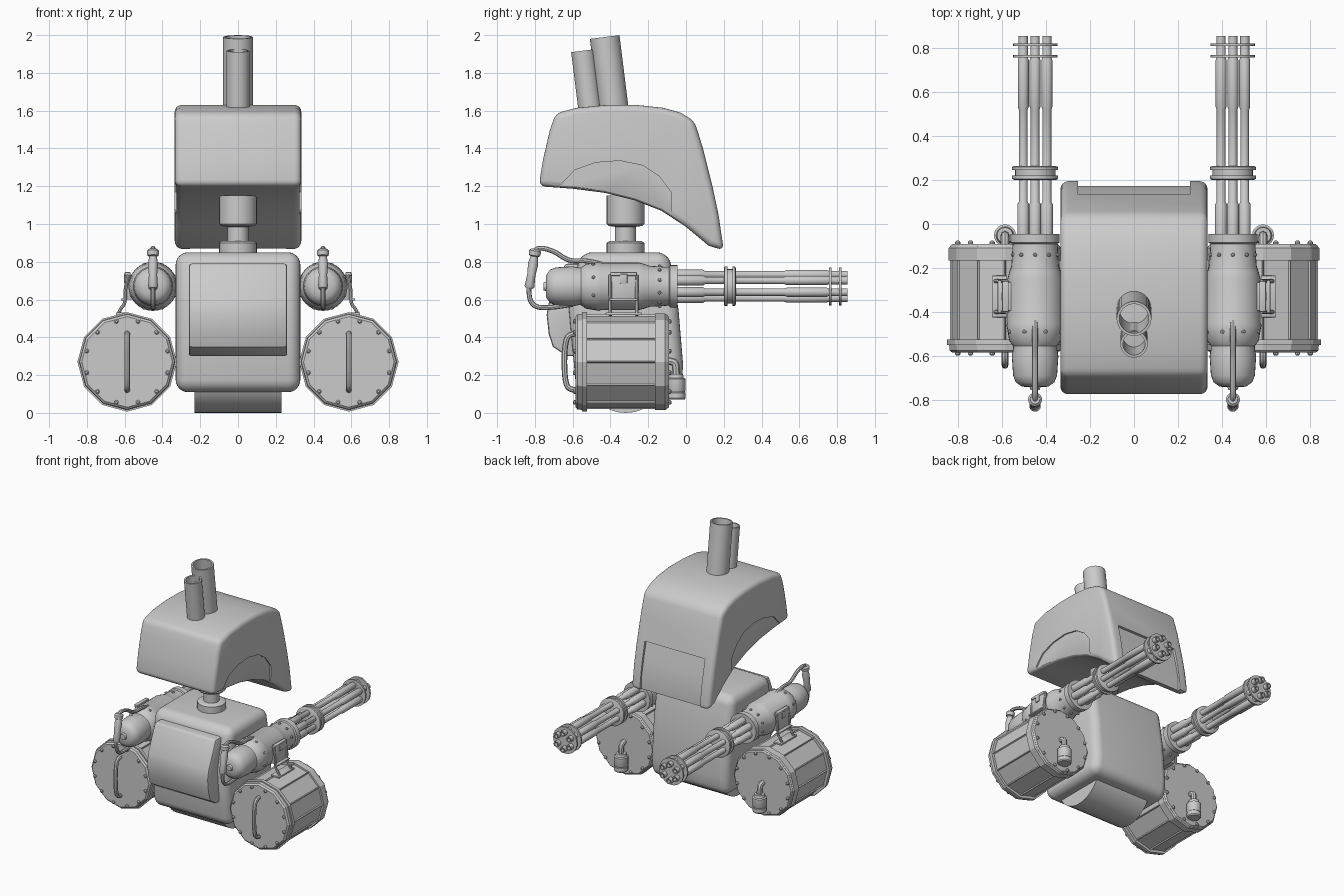
import bpy, bmesh, math
from mathutils import Vector

if "Cube" in bpy.data.objects:
    bpy.data.objects.remove(bpy.data.objects["Cube"])

GX, GZ = 0.45, 0.67      # gun axis
DX, DZ = 0.587, 0.27     # drum axis


def bake(ob, smooth=35):
    """Apply modifiers (and curve bevels) and shade."""
    bpy.ops.object.select_all(action='DESELECT')
    bpy.context.view_layer.objects.active = ob
    ob.select_set(True)
    bpy.ops.object.convert(target='MESH')
    ob = bpy.context.view_layer.objects.active
    if smooth:
        bpy.ops.object.shade_smooth_by_angle(angle=math.radians(smooth))
    return ob


def finish(name, bm, mirror=False, bevel=0, segs=4, smooth=35):
    bmesh.ops.recalc_face_normals(bm, faces=bm.faces)
    me = bpy.data.meshes.new(name)
    bm.to_mesh(me)
    bm.free()
    ob = bpy.data.objects.new(name, me)
    bpy.context.collection.objects.link(ob)
    if bevel:
        b = ob.modifiers.new("bevel", 'BEVEL')
        b.width, b.segments, b.limit_method = bevel, segs, 'ANGLE'
        b.angle_limit = math.radians(40)
    if mirror:
        ob.modifiers.new("mirror", 'MIRROR')
    return bake(ob, smooth)


def slab(name, pts, x0, x1, **kw):
    """Side profile (y, z) extruded along x."""
    bm = bmesh.new()
    f = bm.faces.new([bm.verts.new((x0, y, z)) for y, z in pts])
    r = bmesh.ops.extrude_face_region(bm, geom=[f])
    bmesh.ops.translate(bm, vec=(x1 - x0, 0, 0),
                        verts=[v for v in r['geom'] if isinstance(v, bmesh.types.BMVert)])
    return finish(name, bm, **kw)


def lathe(bm, prof, origin, axis, n=24):
    """Revolve (distance along axis, radius) pairs; returns the side faces."""
    q, o = Vector(axis).to_track_quat('Z', 'Y'), Vector(origin)
    rings = [[bm.verts.new(o + q @ Vector((r * math.cos(a), r * math.sin(a), t)))
              for a in (2 * math.pi * i / n for i in range(n))] for t, r in prof]
    sides = [bm.faces.new((A[i], A[(i + 1) % n], B[(i + 1) % n], B[i]))
             for A, B in zip(rings, rings[1:]) for i in range(n)]
    bm.faces.new(rings[0])
    bm.faces.new(rings[-1])
    return sides


def turned(name, prof, origin, axis, n=24, **kw):
    bm = bmesh.new()
    lathe(bm, prof, origin, axis, n)
    return finish(name, bm, **kw)


def tube(name, path, r, mirror=True):
    cu = bpy.data.curves.new(name, 'CURVE')
    cu.dimensions, cu.bevel_depth, cu.bevel_resolution, cu.use_fill_caps = '3D', r, 2, True
    s = cu.splines.new('NURBS')
    s.points.add(len(path) - 1)
    for p, c in zip(s.points, path):
        p.co = (*c, 1)
    s.order_u, s.use_endpoint_u, s.resolution_u = 3, True, 5
    ob = bpy.data.objects.new(name, cu)
    bpy.context.collection.objects.link(ob)
    ob = bake(ob)
    if mirror:
        ob.modifiers.new("mirror", 'MIRROR')
        ob = bake(ob)
    return ob


def boxes(name, specs, bevel=0.004):
    """Mirrored group of boxes given as (centre, size)."""
    bm = bmesh.new()
    for c, s in specs:
        for v in bmesh.ops.create_cube(bm, size=1)['verts']:
            v.co = Vector(c) + Vector(v.co[i] * s[i] for i in range(3))
    return finish(name, bm, mirror=True, bevel=bevel, segs=2)


# Head: rounded side profile
head = slab("head", [(-0.69, 1.585), (-0.58, 1.615), (-0.42, 1.63), (-0.26, 1.63), (-0.12, 1.615),
                     (-0.03, 1.59), (0.045, 1.545), (0.09, 1.4), (0.14, 1.2), (0.172, 1.05),
                     (0.2, 0.86), (0.12, 0.885), (0, 0.985), (-0.13, 1.07), (-0.27, 1.125),
                     (-0.43, 1.165), (-0.6, 1.187), (-0.78, 1.2), (-0.755, 1.35), (-0.72, 1.5)],
            -0.335, 0.335, bevel=0.035)
# Recesses: front plate and arched cheek panels
arch = [(-0.66, 1.1), (-0.66, 1.21), (-0.59, 1.285), (-0.48, 1.325), (-0.35, 1.335), (-0.23, 1.31),
        (-0.14, 1.25), (-0.08, 1.17), (-0.08, 0.95)]
cutters = [slab("cut_front", [(0.115, 1.22), (0.145, 1.1), (0.172, 0.97), (0.175, 0.8), (0.4, 0.8),
                              (0.4, 1.22)], -0.255, 0.255, smooth=0),
           slab("cut_cheeks", arch, 0.325, 0.5, mirror=True, smooth=0)]
for c in cutters:
    c.hide_render = True
    m = head.modifiers.new("cut", 'BOOLEAN')
    m.operation, m.object, m.solver = 'DIFFERENCE', c, 'EXACT'
bake(head)
for c in cutters:
    bpy.data.objects.remove(c)

# Exhaust pipes, hollow and tilted back
for name, base, r, h in (("large_exhaust", (0, -0.38, 1.585), 0.079, 0.408),
                         ("small_exhaust", (0, -0.505, 1.585), 0.062, 0.335)):
    turned(name, [(0, r), (h, r), (h, r - 0.012), (0.03, r - 0.012)], base, (0, -0.125, 1), 32)

# Neck
turned("neck", [(0, 0.1), (0.08, 0.1), (0.09, 0.085), (0.09, 0.056), (0.165, 0.056), (0.17, 0.09),
                (0.18, 0.1), (0.33, 0.1)], (0, -0.32, 0.82), (0, 0, 1), 32)

# Torso, back hatch, base roller
slab("torso", [(-0.58, 0.11), (-0.03, 0.11), (-0.015, 0.25), (-0.04, 0.55), (-0.09, 0.85),
               (-0.56, 0.85), (-0.62, 0.55)], -0.33, 0.33, bevel=0.065, segs=6)
slab("rear_hatch", [(-0.5, 0.30), (-0.63, 0.30), (-0.705, 0.35), (-0.727, 0.42), (-0.738, 0.52),
                    (-0.725, 0.59), (-0.64, 0.79), (-0.5, 0.79)], -0.26, 0.26, bevel=0.014, segs=2)
turned("base_roller", [(0, 0.22), (0.46, 0.22)], (-0.23, -0.32, 0.22), (1, 0, 0), 40)

# Gun housing
turned("gun_housing", [(-0.755, 0.02), (-0.742, 0.025), (-0.74, 0.06), (-0.72, 0.088), (-0.69, 0.1),
                       (-0.6, 0.106), (-0.57, 0.1), (-0.555, 0.1), (-0.53, 0.118), (-0.46, 0.13),
                       (-0.45, 0.126), (-0.25, 0.126), (-0.22, 0.118), (-0.19, 0.108),
                       (-0.09, 0.102), (-0.085, 0.112), (-0.045, 0.112), (-0.045, 0.08)],
       (GX, 0, GZ), (0, 1, 0), 32, mirror=True)

# Six barrels around the gun axis
bm = bmesh.new()
for k in range(6):
    a = math.radians(30 + 60 * k)
    lathe(bm, [(-0.06, 0.027), (0.09, 0.027), (0.1, 0.02), (0.52, 0.02), (0.535, 0.025),
               (0.745, 0.025), (0.755, 0.021), (0.855, 0.021), (0.855, 0.013), (0.78, 0.013)],
          (GX + 0.062 * math.cos(a), 0, GZ + 0.062 * math.sin(a)), (0, 1, 0), 14)
finish("barrels", bm, mirror=True)

# Clamps holding the barrels
bm = bmesh.new()
lathe(bm, [(0.2, 0.094), (0.205, 0.104), (0.22, 0.104), (0.22, 0.092), (0.245, 0.092),
           (0.245, 0.104), (0.26, 0.104), (0.265, 0.094)], (GX, 0, GZ), (0, 1, 0))
for y in (0.758, 0.81):
    lathe(bm, [(y, 0.101), (y + 0.012, 0.101)], (GX, 0, GZ), (0, 1, 0))
finish("barrel_clamps", bm, mirror=True)

# Rivets on the housing
bm = bmesh.new()
for y, r, n in ((-0.14, 0.103, 10), (-0.49, 0.12, 8)):
    for k in range(n):
        a = 2 * math.pi * (k + 0.5) / n
        d = Vector((math.cos(a), 0, math.sin(a)))
        lathe(bm, [(0, 0.009), (0.008, 0.009), (0.012, 0.005)],
              Vector((GX, y, GZ)) + d * r, d, 8)
finish("housing_rivets", bm, mirror=True)

# Rear gun handle: looped tube and thick grip
tube("handle_tube", [(GX, y, z) for y, z in (
    (-0.44, 0.785), (-0.52, 0.81), (-0.62, 0.8), (-0.7, 0.86), (-0.8, 0.88), (-0.815, 0.8),
    (-0.835, 0.68), (-0.825, 0.57), (-0.74, 0.55), (-0.6, 0.575))], 0.013)
turned("handle_grip", [(0, 0.02), (0.01, 0.026), (0.07, 0.022), (0.13, 0.027), (0.17, 0.02),
                       (0.175, 0.03), (0.2, 0.032), (0.21, 0.022)],
       (GX, -0.83, 0.66), (0, 0.16, 1), 16, mirror=True)

# Drum magazine: twelve-sided shell with recessed panels
bm = bmesh.new()
sides = lathe(bm, [(-0.55, 0.25), (-0.1, 0.25)], (DX, 0, DZ), (0, 1, 0), 12)
bmesh.ops.recalc_face_normals(bm, faces=bm.faces)
bmesh.ops.inset_individual(bm, faces=sides, thickness=0.01, depth=-0.007)
finish("drum", bm, mirror=True, smooth=0)
bm = bmesh.new()
lathe(bm, [(-0.585, 0.24), (-0.575, 0.252), (-0.55, 0.254), (-0.55, 0.263), (-0.525, 0.263),
           (-0.525, 0.24)], (DX, 0, DZ), (0, 1, 0), 12)
lathe(bm, [(-0.165, 0.24), (-0.165, 0.256), (-0.11, 0.256), (-0.09, 0.24)],
      (DX, 0, DZ), (0, 1, 0), 12)
finish("drum_rims", bm, mirror=True, smooth=0)

# Drum bolts on both lids
bm = bmesh.new()
for k in range(12):
    a = math.radians(15 + 30 * k)
    p = Vector((DX + 0.222 * math.cos(a), 0, DZ + 0.222 * math.sin(a)))
    for y, s in ((-0.583, -1), (-0.092, 1)):
        lathe(bm, [(0, 0.012), (0.01, 0.012), (0.016, 0.006)], p + Vector((0, y, 0)), (0, s, 0), 8)
finish("drum_bolts", bm, mirror=True)

# Drum carrying handle, front canister and its pipe
tube("drum_handle", [(DX, y, z) for y, z in (
    (-0.57, 0.12), (-0.62, 0.12), (-0.64, 0.17), (-0.645, 0.27), (-0.64, 0.37), (-0.62, 0.42),
    (-0.57, 0.42))], 0.015)
turned("canister", [(0, 0.044), (0.008, 0.05), (0.035, 0.05), (0.04, 0.046), (0.048, 0.05),
                    (0.11, 0.05), (0.115, 0.04), (0.135, 0.036)],
       (DX, -0.052, 0.07), (0, 0, 1), 20, mirror=True)
tube("canister_pipe", [(DX, -0.052, 0.19), (DX, -0.052, 0.25), (DX, -0.065, 0.275),
                       (DX, -0.12, 0.275)], 0.02)

# Ammunition feed: housing block, latch frame and legs down to the drum
boxes("feed_block", [((0.56, -0.33, 0.665), (0.07, 0.13, 0.13)),
                     ((0.585, -0.33, 0.735), (0.03, 0.14, 0.02)),
                     ((0.597, -0.33, 0.71), (0.012, 0.04, 0.05))])
boxes("feed_frame", [((0.605, -0.33, 0.60), (0.03, 0.15, 0.012)),
                     ((0.612, -0.33, 0.525), (0.07, 0.19, 0.014))])
for i, y in enumerate((-0.40, -0.26)):
    tube("feed_leg_%d" % (i + 1), [(0.58, y, 0.73), (0.60, y, 0.66), (0.595, y, 0.58),
                                   (0.625, y, 0.55), (0.635, y, 0.515)], 0.009)
